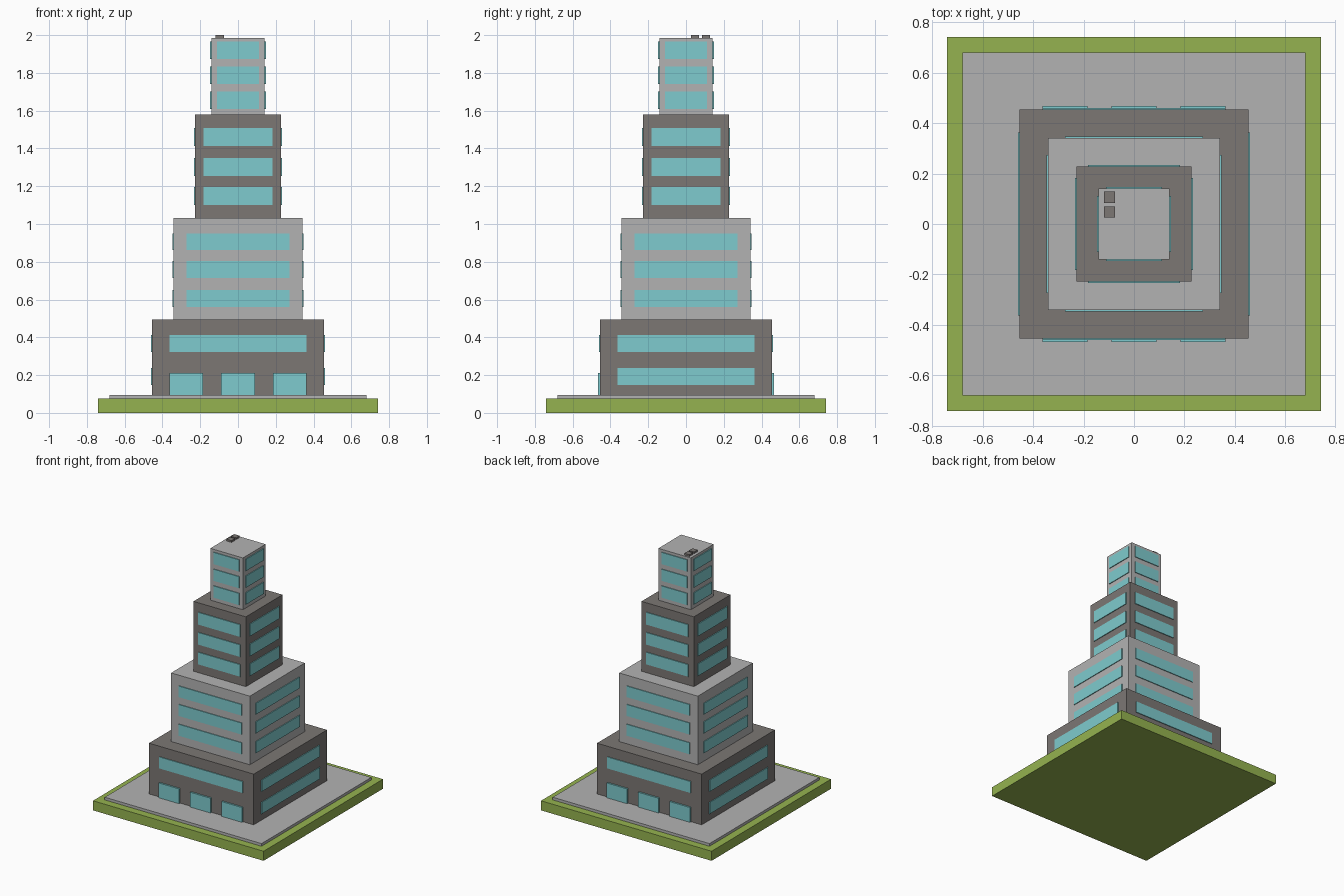
import bpy, bmesh
from mathutils import Matrix
from math import radians

if "Cube" in bpy.data.objects:
    bpy.data.objects.remove(bpy.data.objects["Cube"])


def material(name, rgb):
    m = bpy.data.materials.new(name)
    m.diffuse_color = (*rgb, 1)
    m.use_nodes = True
    m.node_tree.nodes["Principled BSDF"].inputs["Base Color"].default_value = m.diffuse_color
    return m


GRASS = material("grass_green", (0.30, 0.45, 0.08))
LIGHT = material("light_concrete", (0.45, 0.45, 0.45))
DARK = material("dark_stone", (0.20, 0.185, 0.175))
GLASS = material("teal_glass", (0.21, 0.60, 0.62))


def boxes(name, mat, bounds, turns=(0,)):
    """One object made of boxes (x0, x1, y0, y1, z0, z1), repeated around z."""
    bm = bmesh.new()
    for turn in turns:
        for x0, x1, y0, y1, z0, z1 in bounds:
            mx = (Matrix.Rotation(radians(turn), 4, 'Z')
                  @ Matrix.Translation(((x0 + x1) / 2, (y0 + y1) / 2, (z0 + z1) / 2))
                  @ Matrix.Diagonal((x1 - x0, y1 - y0, z1 - z0, 1)))
            bmesh.ops.create_cube(bm, size=1, matrix=mx)
    me = bpy.data.meshes.new(name)
    bm.to_mesh(me)
    bm.free()
    me.materials.append(mat)
    ob = bpy.data.objects.new(name, me)
    bpy.context.collection.objects.link(ob)
    return ob


def block(name, mat, half, z0, z1):
    return boxes(name, mat, [(-half, half, -half, half, z0, z1)])


# Plot
block("lawn", GRASS, 0.74, 0, 0.075)
block("pavement", LIGHT, 0.68, 0.075, 0.096)

# Stepped tower: name, material, half width, z range, window half width, window z ranges
ALL, SIDES, FRONT_BACK = (0, 90, 180, 270), (90, 270), (0, 180)
tiers = [
    ("ground_tier", DARK, 0.454, 0.096, 0.494, 0.362, [(0.323, 0.413)]),
    ("second_tier", LIGHT, 0.341, 0.494, 1.032, 0.273,
     [(0.56, 0.65), (0.715, 0.805), (0.863, 0.95)]),
    ("third_tier", DARK, 0.227, 1.032, 1.58, 0.182,
     [(1.10, 1.195), (1.255, 1.35), (1.412, 1.508)]),
    ("top_tier", LIGHT, 0.141, 1.58, 1.986, 0.11,
     [(1.61, 1.702), (1.742, 1.833), (1.873, 1.965)]),
]
for name, mat, half, z0, z1, w, rows in tiers:
    block(name, mat, half, z0, z1)
    boxes(name + "_windows", GLASS,
          [(-w, w, -half - 0.006, -half + 0.01, a, b) for a, b in rows], ALL)

# Lower side windows and the entrances front and back
boxes("lower_side_windows", GLASS, [(-0.362, 0.362, -0.46, -0.444, 0.148, 0.238)], SIDES)
boxes("entrance_doors", GLASS,
      [(x - 0.089, x + 0.089, -0.467, -0.444, 0.096, 0.212) for x in (-0.273, 0, 0.273)],
      FRONT_BACK)

# Rooftop vents
boxes("roof_vents", DARK,
      [(-0.119, -0.075, y - 0.022, y + 0.022, 1.986, 2.0) for y in (0.048, 0.106)])
